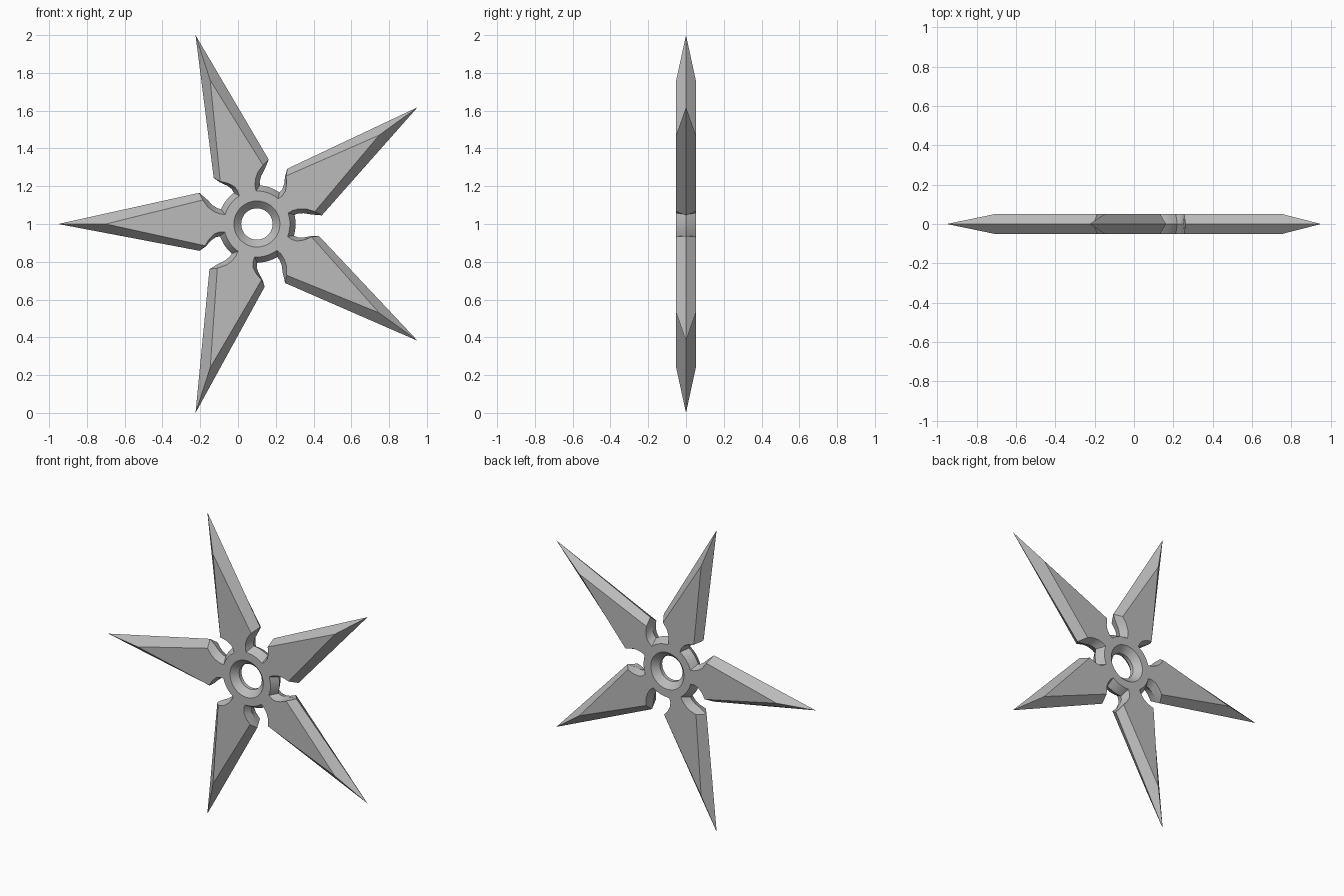
import bpy, bmesh, math
from mathutils import Vector

cube = bpy.data.objects.get("Cube")
if cube:
    bpy.data.objects.remove(cube)

CENTRE = Vector((0.1, 0, 1))
HALF = 0.052
BLADES = 5
HOLE_SIDES = 40

steel = bpy.data.materials.new("steel grey")
steel.use_nodes = True
colour = (0.5, 0.5, 0.5, 1)
steel.diffuse_color = colour
steel.node_tree.nodes["Principled BSDF"].inputs["Base Color"].default_value = colour

# One blade as (along, across) points: neck, shoulder, tip, shoulder, neck
edge_blade = [(.19, -.078), (.21, -.084), (.235, -.1), (.262, -.128), (.305, -.165), (1.0515, 0),
              (.303, .142), (.27, .118), (.242, .087), (.218, .07), (.195, .065)]
face_blade = [(.168, -.05), (.195, -.053), (.228, -.066), (.258, -.088), (.287, -.127), (.80, 0),
              (.274, .115), (.25, .076), (.225, .052), (.198, .042), (.17, .042)]


def outline(blade, hub_radius):
    """Repeat the blade round the hub, joined by short hub arcs."""
    pts = []
    start = math.atan2(blade[-1][1], blade[-1][0])
    end = math.atan2(blade[0][1], blade[0][0]) + math.tau / BLADES
    for i in range(BLADES):
        turn = math.radians(36) + i * math.tau / BLADES
        c, s = math.cos(turn), math.sin(turn)
        pts += [(a * c - p * s, a * s + p * c) for a, p in blade]
        for k in range(1, 6):
            t = turn + start + (end - start) * k / 6
            pts.append((hub_radius * math.cos(t), hub_radius * math.sin(t)))
    return pts


def circle(radius):
    return [(radius * math.cos(math.tau * i / HOLE_SIDES), radius * math.sin(math.tau * i / HOLE_SIDES))
            for i in range(HOLE_SIDES)]


bm = bmesh.new()


def ring(points, y):
    return [bm.verts.new(CENTRE + Vector((x, y, z))) for x, z in points]


def bridge(a, b):
    for i in range(len(a)):
        j = (i + 1) % len(a)
        bm.faces.new((a[i], a[j], b[j], b[i]))


# Bevelled outer edges, countersunk hole and flat faces
edge = ring(outline(edge_blade, .205), 0)
bore = [ring(circle(.083), y) for y in (-.012, .012)]
bridge(*bore)
for y, inner in ((-HALF, bore[0]), (HALF, bore[1])):
    face = ring(outline(face_blade, .175), y)
    sink = ring(circle(.122), y)
    bridge(edge, face)
    bridge(sink, inner)
    rim = [bm.edges.get((loop[i - 1], loop[i])) for loop in (face, sink) for i in range(len(loop))]
    bmesh.ops.triangle_fill(bm, use_beauty=True, use_dissolve=False, edges=rim)
bmesh.ops.recalc_face_normals(bm, faces=bm.faces)

mesh = bpy.data.meshes.new("bladed_star")
bm.to_mesh(mesh)
bm.free()
star = bpy.data.objects.new("bladed_star", mesh)
mesh.materials.append(steel)
bpy.context.collection.objects.link(star)
bpy.context.view_layer.objects.active = star
star.select_set(True)
bpy.ops.object.shade_smooth_by_angle(angle=math.radians(25))
